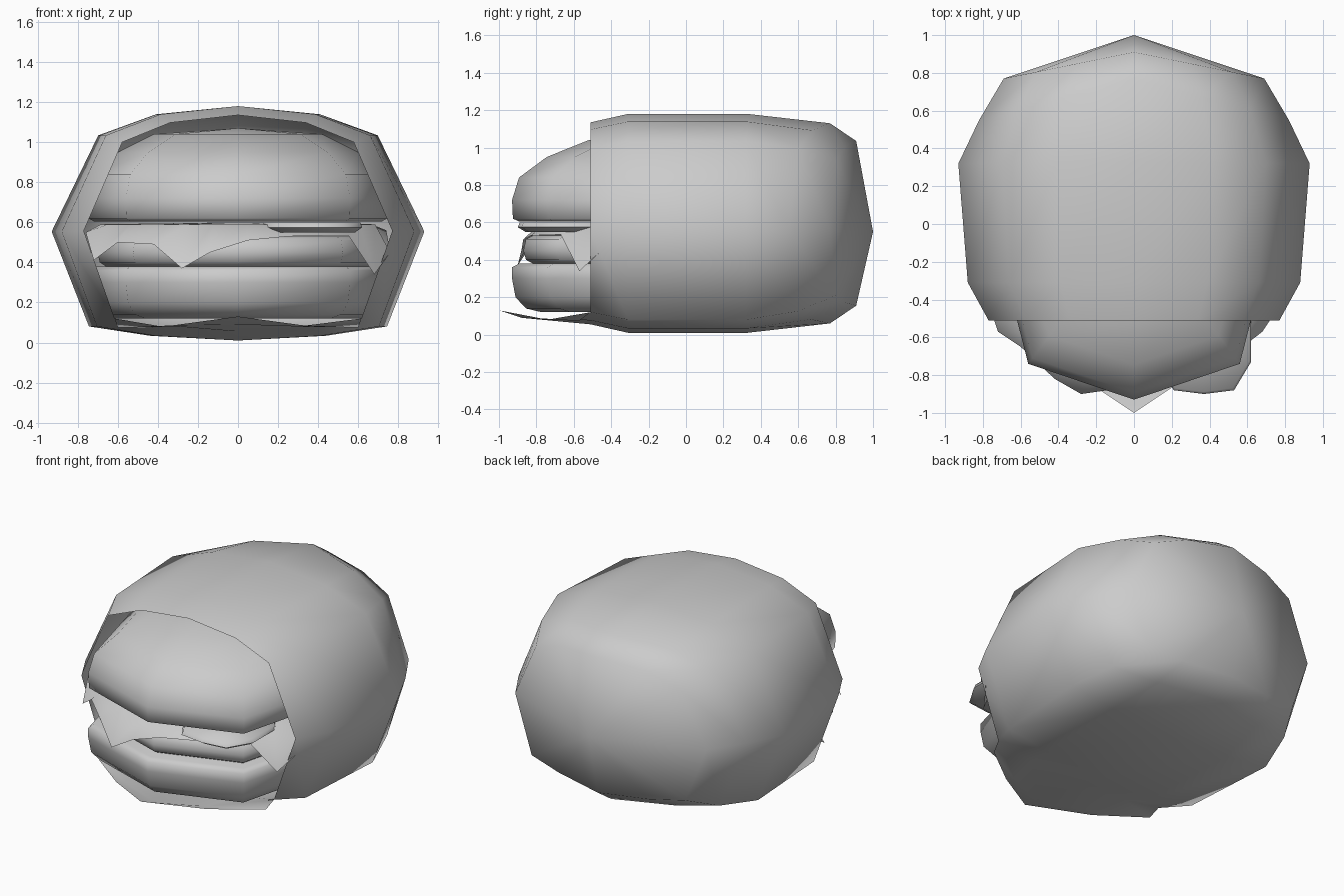
import bpy
import bmesh
from math import radians

cube = bpy.data.objects.get("Cube")
if cube:
    bpy.data.objects.remove(cube, do_unlink=True)

grey = bpy.data.materials.new("plain grey")
grey.use_nodes = True
grey.diffuse_color = (0.6, 0.6, 0.6, 1)
grey.node_tree.nodes["Principled BSDF"].inputs["Base Color"].default_value = (0.6, 0.6, 0.6, 1)


def finish(bm, name, angle=75):
    """Turn a bmesh into a smooth shaded object."""
    bmesh.ops.recalc_face_normals(bm, faces=bm.faces)
    mesh = bpy.data.meshes.new(name)
    bm.to_mesh(mesh)
    bm.free()
    mesh.materials.append(grey)
    obj = bpy.data.objects.new(name, mesh)
    bpy.context.collection.objects.link(obj)
    bpy.ops.object.select_all(action='DESELECT')
    obj.select_set(True)
    bpy.context.view_layer.objects.active = obj
    bpy.ops.object.shade_smooth_by_angle(angle=radians(angle))
    return obj


def add_ring(bm, points):
    return [bm.verts.new(p) for p in points]


def bridge(bm, a, b):
    n = len(a)
    for i in range(n):
        j = (i + 1) % n
        bm.faces.new((a[i], a[j], b[j], b[i]))


def fan(bm, ring, tip):
    v = bm.verts.new(tip)
    for i in range(len(ring)):
        bm.faces.new((ring[i], ring[(i + 1) % len(ring)], v))


# Eight-sided outline shared by the buns and the patty
quarter = [(0, -0.93), (0.56, -0.74), (0.75, 0), (0.56, 0.70), (0, 0.88)]
octagon = quarter + [(-x, y) for x, y in quarter[-2:0:-1]]


def layer(name, profile, outline=octagon, centre=(0, 0)):
    """Stack scaled outlines; profile holds (scale, height)."""
    bm = bmesh.new()
    rings = [add_ring(bm, [(centre[0] + x * s, centre[1] + y * s, z) for x, y in outline])
             for s, z in profile]
    for a, b in zip(rings, rings[1:]):
        bridge(bm, a, b)
    fan(bm, rings[0], (*centre, profile[0][1]))
    fan(bm, rings[-1], (*centre, profile[-1][1] + (0.03 if name == "top_bun" else 0)))
    return finish(bm, name)


layer("bottom_bun", [(0.83, 0.12), (0.92, 0.14), (0.98, 0.20), (1, 0.30),
                     (1, 0.36), (0.96, 0.38)])
layer("patty", [(0.88, 0.38), (0.92, 0.40), (0.935, 0.45), (0.92, 0.51), (0.88, 0.53)])
layer("top_bun", [(0.96, 0.605), (0.995, 0.62), (1, 0.72), (0.96, 0.84),
                  (0.80, 0.95), (0.56, 1.04)])

# Slice peeking out under the top bun
slice_half = [(0, -0.29), (0.16, -0.27), (0.25, -0.12), (0.25, 0.12), (0.13, 0.27)]
slice_outline = slice_half + [(-x, y) for x, y in slice_half[:0:-1]]
layer("round_slice", [(0.86, 0.55), (1, 0.575), (0.96, 0.60)], slice_outline, (0.37, -0.61))

# Draped sheet with hanging corners
drape = [(-0.76, -0.45, 0.55), (-0.72, -0.57, 0.41), (-0.60, -0.65, 0.50),
         (-0.42, -0.82, 0.49), (-0.28, -0.90, 0.37), (-0.14, -0.88, 0.45),
         (0.05, -0.87, 0.51), (0.25, -0.83, 0.53), (0.55, -0.67, 0.535),
         (0.68, -0.57, 0.34), (0.76, -0.45, 0.45), (0.74, 0.1, 0.56),
         (0.5, 0.65, 0.56), (0, 0.82, 0.56), (-0.5, 0.65, 0.56), (-0.74, 0.1, 0.56)]
bm = bmesh.new()
edge = add_ring(bm, drape)
inner = add_ring(bm, [(x * 0.9, y * 0.9, 0.59) for x, y, z in drape])
bridge(bm, edge, inner)
fan(bm, inner, (0, 0, 0.6))
finish(bm, "cheese_sheet")

# Wrapper: twelve-sided rings from the open mouth to the closed back
half = [(0, 1), (0.44, 0.93), (0.75, 0.75), (1, -0.07), (0.80, -0.88), (0.47, -0.96), (0, -1)]
section = half + [(-x, z) for x, z in half[-2:0:-1]]
stations = [(-0.51, -0.51, 0.77, 0.54), (-0.31, -0.31, 0.88, 0.585),
            (0.33, 0.32, 0.93, 0.585), (0.77, 0.55, 0.82, 0.535), (0.91, 0.77, 0.69, 0.44)]
bm = bmesh.new()
rings = []
for y_mid, y_side, w, h in stations:
    rings.append(add_ring(bm, [(x * w, y_mid + (y_side - y_mid) * abs(x), 0.595 + z * h)
                               for x, z in section]))
for a, b in zip(rings, rings[1:]):
    bridge(bm, a, b)
fan(bm, rings[-1], (0, 1, 0.55))

# Pointed flap continuing the wrapper floor out of the mouth
mouth = rings[0][4:9]
lip = add_ring(bm, [(0.60, -0.57, 0.075), (0.33, -0.78, 0.085), (0, -1, 0.13),
                    (-0.33, -0.78, 0.085), (-0.60, -0.57, 0.075)])
middle = add_ring(bm, [(0.30, -0.74, 0.08), (0, -0.88, 0.09), (-0.30, -0.74, 0.08)])
rows = [mouth, [lip[0], *middle, lip[4]], lip]
for a, b in zip(rows, rows[1:]):
    for i in range(4):
        corners = list(dict.fromkeys((a[i], a[i + 1], b[i + 1], b[i])))
        bm.faces.new(corners)
finish(bm, "wrapper", 89)
